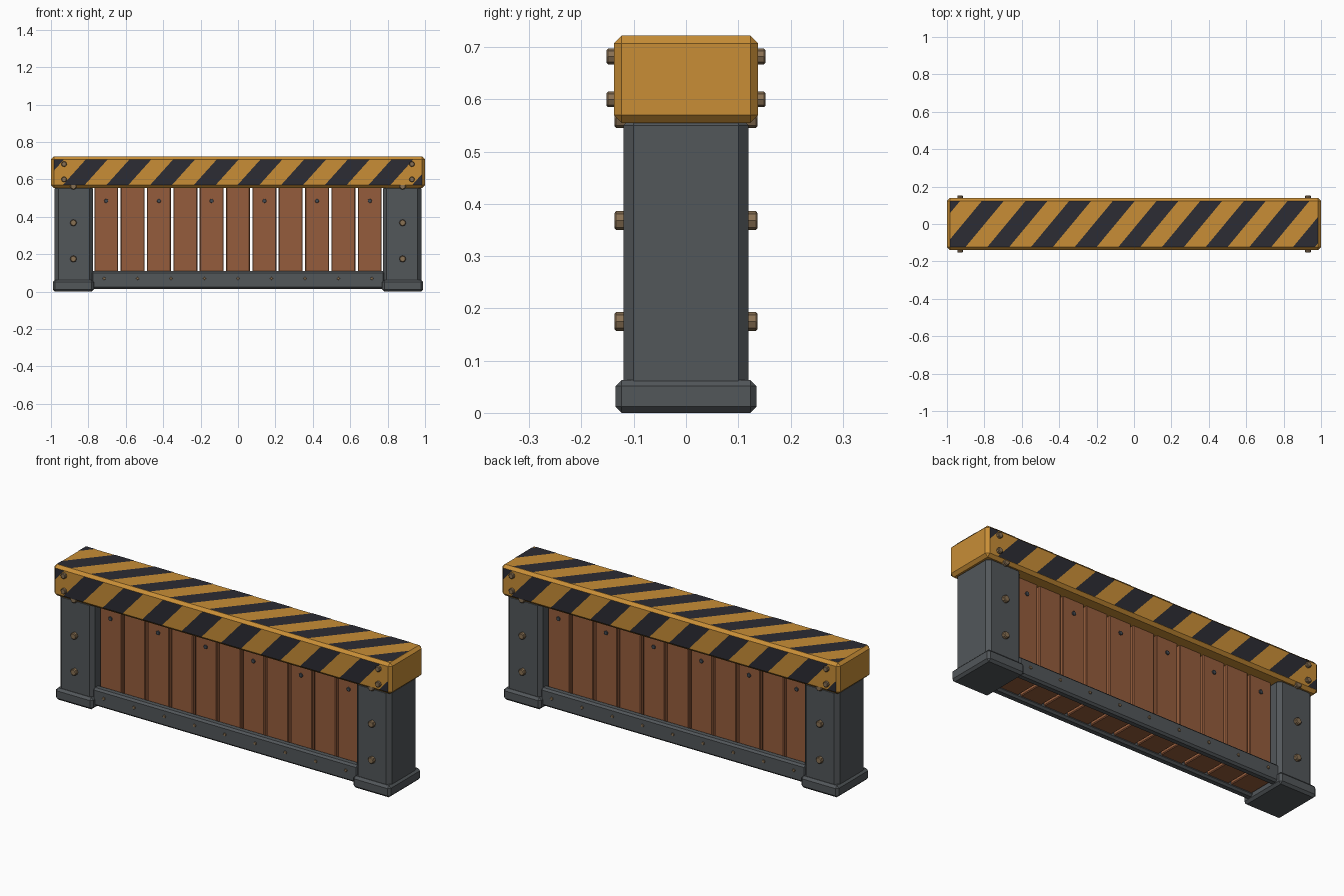
import bpy, bmesh, math
from mathutils import Vector, Matrix

cube = bpy.data.objects.get("Cube")
if cube:
    bpy.data.objects.remove(cube, do_unlink=True)


def material(name, r, g, b):
    m = bpy.data.materials.new(name)
    m.use_nodes = True
    m.diffuse_color = (r, g, b, 1)
    bsdf = next(n for n in m.node_tree.nodes if n.type == 'BSDF_PRINCIPLED')
    bsdf.inputs["Base Color"].default_value = (r, g, b, 1)
    return m


YELLOW = material("warning_yellow", 0.58, 0.27, 0.037)
BLACK = material("stripe_black", 0.025, 0.025, 0.033)
STEEL = material("dark_steel", 0.085, 0.095, 0.102)
WOOD = material("wood_brown", 0.3, 0.108, 0.045)
BRONZE = material("bolt_bronze", 0.25, 0.165, 0.088)
NAIL = material("nail_grey", 0.06, 0.07, 0.085)


def finish(name, bm, mat):
    mesh = bpy.data.meshes.new(name)
    bm.to_mesh(mesh)
    bm.free()
    mesh.materials.append(mat)
    obj = bpy.data.objects.new(name, mesh)
    bpy.context.collection.objects.link(obj)
    return obj


def box(name, low, high, bevel, mat):
    """Chamfered box between two corners."""
    low, high = Vector(low), Vector(high)
    bm = bmesh.new()
    bmesh.ops.create_cube(bm, size=1)
    bmesh.ops.scale(bm, vec=high - low, verts=bm.verts)
    bmesh.ops.translate(bm, vec=(low + high) / 2, verts=bm.verts)
    bmesh.ops.bevel(bm, geom=bm.edges[:], offset=bevel, segments=1, affect='EDGES')
    return finish(name, bm, mat)


def bolt(name, x, z, surface, side, radius, height, mat, sides=8):
    """Bolt head standing out of a front (-1) or back (+1) surface."""
    bm = bmesh.new()
    sunk = 0.004
    bmesh.ops.create_cone(bm, cap_ends=True, segments=sides, radius1=radius,
                          radius2=radius, depth=height + sunk)
    rim = [e for e in bm.edges if all(v.co.z > 0 for v in e.verts)]
    bmesh.ops.bevel(bm, geom=rim, offset=height * 0.2, segments=1, affect='EDGES')
    bm.transform(Matrix.Translation((x, side * (surface + (height - sunk) / 2), z))
                 @ Matrix.Rotation(-side * math.pi / 2, 4, 'X'))
    return finish(name, bm, mat)


def stripes(name, half_height, slope, first_end, matrix):
    """Slanted stripes cut out of a thin panel, trimmed at its border."""
    half_length, pitch, width = 0.985, 0.2335, 0.117
    bm = bmesh.new()
    corners = [(-half_length, -half_height), (half_length, -half_height),
               (half_length, half_height), (-half_length, half_height)]
    bm.faces.new([bm.verts.new((x, y, 0)) for x, y in corners])
    for k in range(11):
        end = first_end + pitch * k
        for x in (end - width, end):
            bmesh.ops.bisect_plane(bm, geom=bm.verts[:] + bm.edges[:] + bm.faces[:],
                                   plane_co=(x, half_height, 0), plane_no=(1, -slope, 0))
    plain = []
    for f in bm.faces:
        c = f.calc_center_median()
        top_x = c.x + slope * (half_height - c.y)
        if (first_end - top_x) % pitch > width:
            plain.append(f)
    bmesh.ops.delete(bm, geom=plain, context='FACES')
    bm.transform(matrix)
    return finish(name, bm, BLACK)


# Top beam and its warning stripes
box("top_beam", (-1, -0.138, 0.555), (1, 0.138, 0.722), 0.015, YELLOW)
stripes("top_stripes", 0.123, 0.83, -0.93, Matrix.Translation((0, 0, 0.7235)))
upright = Matrix.Translation((0, -0.1395, 0.6385)) @ Matrix.Rotation(math.pi / 2, 4, 'X')
stripes("front_stripes", 0.0685, 0.9, -0.93, upright)
stripes("back_stripes", 0.0685, 0.9, -0.93, Matrix.Rotation(math.pi, 4, 'Z') @ upright)

# Posts and feet
for label, s in (("left", 1), ("right", -1)):
    xs = sorted((s * 0.775, s * 0.98))
    box(label + "_post", (xs[0], -0.12, 0.04), (xs[1], 0.12, 0.57), 0.02, STEEL)
    xs = sorted((s * 0.77, s * 0.99))
    box(label + "_foot", (xs[0], -0.135, 0), (xs[1], 0.135, 0.063), 0.012, STEEL)

# Wooden planks
PLANKS = 11
step = 1.55 / PLANKS
centres = [(i - (PLANKS - 1) / 2) * step for i in range(PLANKS)]
for x in centres:
    box("plank", (x - 0.064, -0.07, 0.03), (x + 0.064, 0.07, 0.565), 0.004, WOOD)

# Rails and fasteners on both faces
for label, s in (("front", -1), ("back", 1)):
    ys = sorted((s * 0.066, s * 0.11))
    box(label + "_rail", (-0.785, ys[0], 0.015), (0.785, ys[1], 0.11), 0.01, STEEL)
    for i in range(9):
        bolt(label + "_rail_bolt", (i - 4) * 0.179, 0.07, 0.11, s, 0.008, 0.005, BRONZE)
    for x in centres[::2]:
        bolt(label + "_plank_nail", -s * x, 0.485, 0.07, s, 0.011, 0.006, NAIL)
    for side in (-1, 1):
        for z in (0.6, 0.682):
            bolt(label + "_beam_bolt", side * 0.93, z, 0.138, s, 0.015, 0.014, BRONZE)
        for z in (0.175, 0.368, 0.563):
            bolt(label + "_post_bolt", side * 0.88, z, 0.12, s, 0.018, 0.017, BRONZE)
